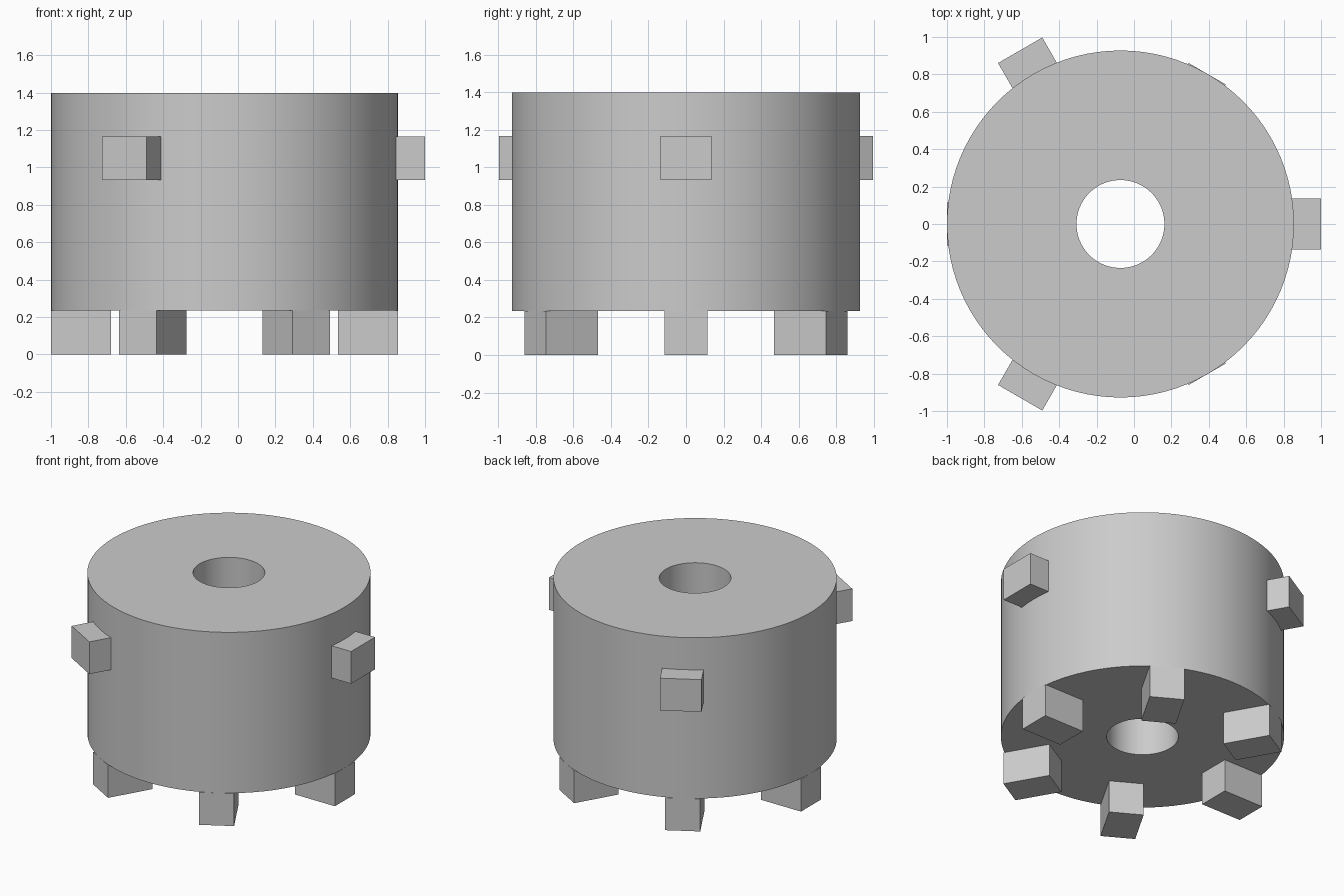
import bpy, bmesh, math
from mathutils import Matrix, Vector

cube = bpy.data.objects.get("Cube")
if cube:
    bpy.data.objects.remove(cube, do_unlink=True)

AXIS = Vector((-0.0725, 0, 0))
RADIUS, BORE = 0.9275, 0.235
BASE, TOP = 0.235, 1.397

grey = bpy.data.materials.new("plain grey")
colour = (0.6, 0.6, 0.6, 1)
grey.use_nodes = True
grey.diffuse_color = colour
grey.node_tree.nodes["Principled BSDF"].inputs["Base Color"].default_value = colour


def add_object(name, bm):
    mesh = bpy.data.meshes.new(name)
    bmesh.ops.recalc_face_normals(bm, faces=bm.faces)
    bm.to_mesh(mesh)
    bm.free()
    mesh.materials.append(grey)
    obj = bpy.data.objects.new(name, mesh)
    bpy.context.collection.objects.link(obj)
    return obj


def radial_block(name, angle, inner, outer, width, low, high):
    """Box pointing outwards from the body axis at the given angle."""
    bm = bmesh.new()
    size = Matrix.Diagonal((outer - inner, width, high - low, 1))
    place = Matrix.Translation(((inner + outer) / 2, 0, (low + high) / 2))
    turn = Matrix.Rotation(math.radians(angle), 4, "Z")
    bmesh.ops.create_cube(bm, size=1, matrix=Matrix.Translation(AXIS) @ turn @ place @ size)
    return add_object(name, bm)


# Drum with a central bore: a closed rectangular section spun about the axis
bm = bmesh.new()
section = [(BORE, BASE), (RADIUS, BASE), (RADIUS, TOP), (BORE, TOP)]
verts = [bm.verts.new(AXIS + Vector((r, 0, z))) for r, z in section]
edges = [bm.edges.new((verts[i - 1], verts[i])) for i in range(len(verts))]
bmesh.ops.spin(bm, geom=verts + edges, cent=AXIS, axis=(0, 0, 1),
               angle=math.tau, steps=96, use_merge=True)
bmesh.ops.remove_doubles(bm, verts=bm.verts, dist=0.0001)
drum = add_object("drum", bm)
bpy.context.view_layer.objects.active = drum
drum.select_set(True)
bpy.ops.object.shade_smooth_by_angle(angle=math.radians(30))

# Six feet under the rim
for i in range(6):
    radial_block(f"foot_{i + 1}", i * 60, 0.607, RADIUS, 0.23, 0, BASE)

# Three lugs on the side wall
for i in range(3):
    radial_block(f"side_lug_{i + 1}", i * 120, 0.8, 1.0725, 0.273, 0.932, 1.165)
